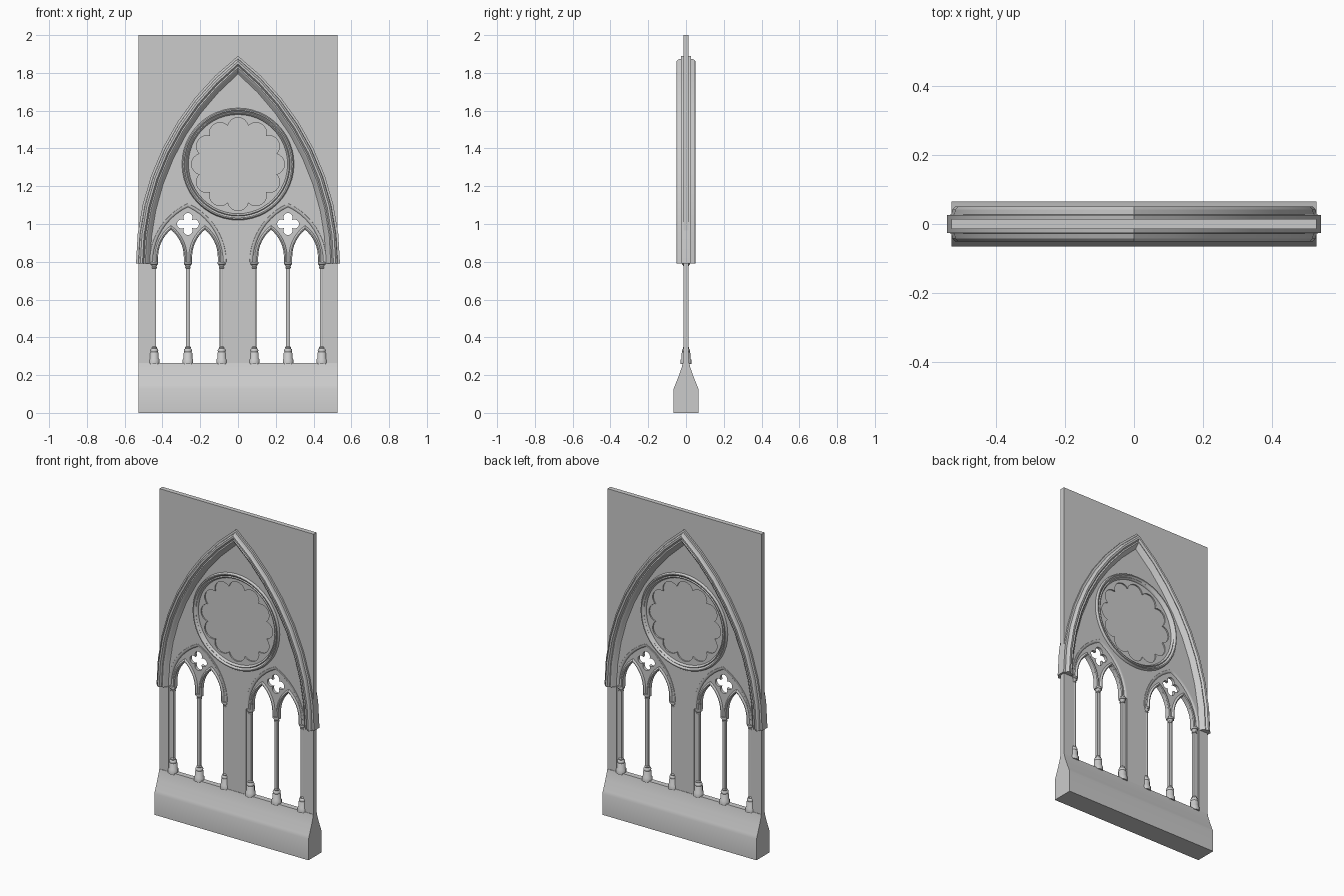
import bpy, bmesh
from math import pi, sin, cos, acos, atan2, sqrt
from mathutils import Matrix

if "Cube" in bpy.data.objects:
    bpy.data.objects.remove(bpy.data.objects["Cube"])


def finish(name, me, angle=30):
    ob = bpy.data.objects.new(name, me)
    bpy.context.collection.objects.link(ob)
    bpy.ops.object.select_all(action='DESELECT')
    ob.select_set(True)
    bpy.context.view_layer.objects.active = ob
    bpy.ops.object.shade_smooth_by_angle(angle=angle * pi / 180)
    return ob


def arch(cx, z0, hw, rise, n, off=0):
    """Pointed arch from right springing over the apex to the left one."""
    a = (rise ** 2 - hw ** 2) / (2 * hw)
    r = hw + a + off
    t = acos(a / r)
    half = [(r * cos(k * t / n) - a, z0 + r * sin(k * t / n)) for k in range(n + 1)]
    return [(cx + x, z) for x, z in half] + [(cx - x, z) for x, z in half[-2::-1]]


def circle(cx, cz, r, n):
    return [(cx + r * cos(2 * pi * k / n), cz + r * sin(2 * pi * k / n)) for k in range(n)]


def foil(cx, cz, lobes, d, r, n):
    """Outline made of circular lobes meeting in cusps."""
    h = pi / lobes
    s = d * cos(h) + sqrt(r * r - (d * sin(h)) ** 2)
    m = atan2(s * sin(h), s * cos(h) - d)
    pts = []
    for i in range(lobes):
        t = pi / 2 + 2 * h * i
        for k in range(n):
            p = t - m + 2 * m * k / n
            pts.append((cx + d * cos(t) + r * cos(p), cz + d * sin(t) + r * sin(p)))
    return pts


def plate(name, outlines, half):
    """Flat slab in the xz plane; outlines after the first are holes."""
    cu = bpy.data.curves.new(name, 'CURVE')
    cu.dimensions, cu.fill_mode, cu.extrude = '2D', 'BOTH', half
    for pts in outlines:
        sp = cu.splines.new('POLY')
        sp.points.add(len(pts) - 1)
        for p, (x, z) in zip(sp.points, pts):
            p.co = (x, z, 0, 1)
        sp.use_cyclic_u = True
    tmp = bpy.data.objects.new(name, cu)
    bpy.context.collection.objects.link(tmp)
    dg = bpy.context.evaluated_depsgraph_get()
    me = bpy.data.meshes.new_from_object(tmp.evaluated_get(dg))
    bpy.data.objects.remove(tmp)
    me.transform(Matrix.Rotation(pi / 2, 4, 'X'))
    return finish(name, me)


def loft(name, rows, closed_path):
    """Bridge a closed loop of equal-length rows of 3D points."""
    bm = bmesh.new()
    v = [[bm.verts.new(p) for p in row] for row in rows]
    n = len(rows[0])
    for i in range(len(v)):
        a, b = v[i - 1], v[i]
        for k in range(n if closed_path else n - 1):
            j = (k + 1) % n
            bm.faces.new((a[k], a[j], b[j], b[k]))
    if not closed_path:
        bm.faces.new([r[0] for r in v])
        bm.faces.new([r[-1] for r in v])
    bmesh.ops.recalc_face_normals(bm, faces=bm.faces)
    me = bpy.data.meshes.new(name)
    bm.to_mesh(me)
    bm.free()
    return finish(name, me)


def moulding(name, profile, path, closed_path=False):
    """Profile of (offset, depth), mirrored to front and back, run along path(offset)."""
    full = [(o, -y) for o, y in profile] + [(o, y) for o, y in reversed(profile)]
    return loft(name, [[(x, y, z) for x, z in path(o)] for o, y in full], closed_path)


def lathe(name, cx, profile, n=12):
    bm = bmesh.new()
    rings = [[bm.verts.new((cx + r * cos(2 * pi * (k + .5) / n), r * sin(2 * pi * (k + .5) / n), z))
              for k in range(n)] for r, z in profile]
    for a, b in zip(rings, rings[1:]):
        for k in range(n):
            j = (k + 1) % n
            bm.faces.new((a[k], a[j], b[j], b[k]))
    bm.faces.new(rings[0][::-1])
    bm.faces.new(rings[-1])
    me = bpy.data.meshes.new(name)
    bm.to_mesh(me)
    bm.free()
    return finish(name, me, 40)


W, ROSE_Z, SPRING = .528, 1.317, .795
BAYS = (('left', -.265), ('right', .265))


def bay_outline(cx):
    return arch(cx, SPRING, .2, .31, 10) + [(cx - .2, .25), (cx + .2, .25)]


def lancet_outline(cx):
    return (arch(cx, .825, .068, .145, 8) +
            [(cx - .068, .785), (cx - .08, .785), (cx - .08, .258),
             (cx + .08, .258), (cx + .08, .785), (cx + .068, .785)])


# Wall with openings for the rose and both bays
plate('wall', [[(-W, .1), (W, .1), (W, 2), (-W, 2)], circle(0, ROSE_Z, .275, 48)]
      + [bay_outline(cx) for _, cx in BAYS], .0145)

# Sloped sill along the bottom
side = [(.065, 0), (.065, .13), (.058, .147), (.035, .205), (.022, .243), (.017, .265)]
loft('sill', [[(-W, y, z), (W, y, z)] for y, z in
              [(-y, z) for y, z in side] + side[::-1]], False)

# Large arch moulding
moulding('great_arch', [(0, .01), (0, .026), (-.012, .027), (-.015, .042), (-.023, .05),
                        (-.034, .049), (-.042, .037), (-.049, .041), (-.057, .036),
                        (-.064, .024), (-.075, .014), (-.075, .005)],
         lambda o: arch(0, .79, .54, 1.1, 8, o))

# Rose window: ring, lobed tracery, recessed panel
moulding('rose_ring', [(.262, .011), (.266, .02), (.271, .024), (.276, .019), (.281, .022),
                       (.285, .029), (.291, .029), (.295, .023), (.297, .013)],
         lambda r: circle(0, ROSE_Z, r, 48), True)
plate('rose_tracery', [circle(0, ROSE_Z, .27, 48), foil(0, ROSE_Z, 12, .19, .056, 8)], .012)
plate('rose_panel', [circle(0, ROSE_Z, .265, 48)], .004)

# Bays: tracery, mouldings, columns
column = [(.029, .258), (.029, .283), (.024, .289), (.024, .317), (.02, .322), (.023, .33),
          (.02, .338), (.015, .341), (.016, .347), (.011, .352), (.011, .764), (.015, .766),
          (.015, .771), (.012, .773), (.019, .786), (.022, .787), (.022, .798)]
for tag, cx in BAYS:
    plate(tag + '_bay_tracery', [bay_outline(cx), lancet_outline(cx - .09),
                                 lancet_outline(cx + .09), foil(cx, 1.0, 4, .034, .0245, 10)], .009)
    moulding(tag + '_bay_arch', [(-.014, .008), (-.01, .013), (-.004, .016), (.003, .016), (.005, .013)],
             lambda o: arch(cx, SPRING, .2, .31, 10, o))
    for i, s in enumerate((-.09, .09)):
        moulding(f'{tag}_lancet_arch_{i + 1}',
                 [(0, .008), (.002, .014), (.008, .017), (.014, .014), (.018, .008)],
                 lambda o: [(cx + s + .068 + o, SPRING)] + arch(cx + s, .825, .068, .145, 8, o)
                 + [(cx + s - .068 - o, SPRING)])
    for i, s in enumerate((-.179, 0, .179)):
        lathe(f'{tag}_column_{i + 1}', cx + s, column)
